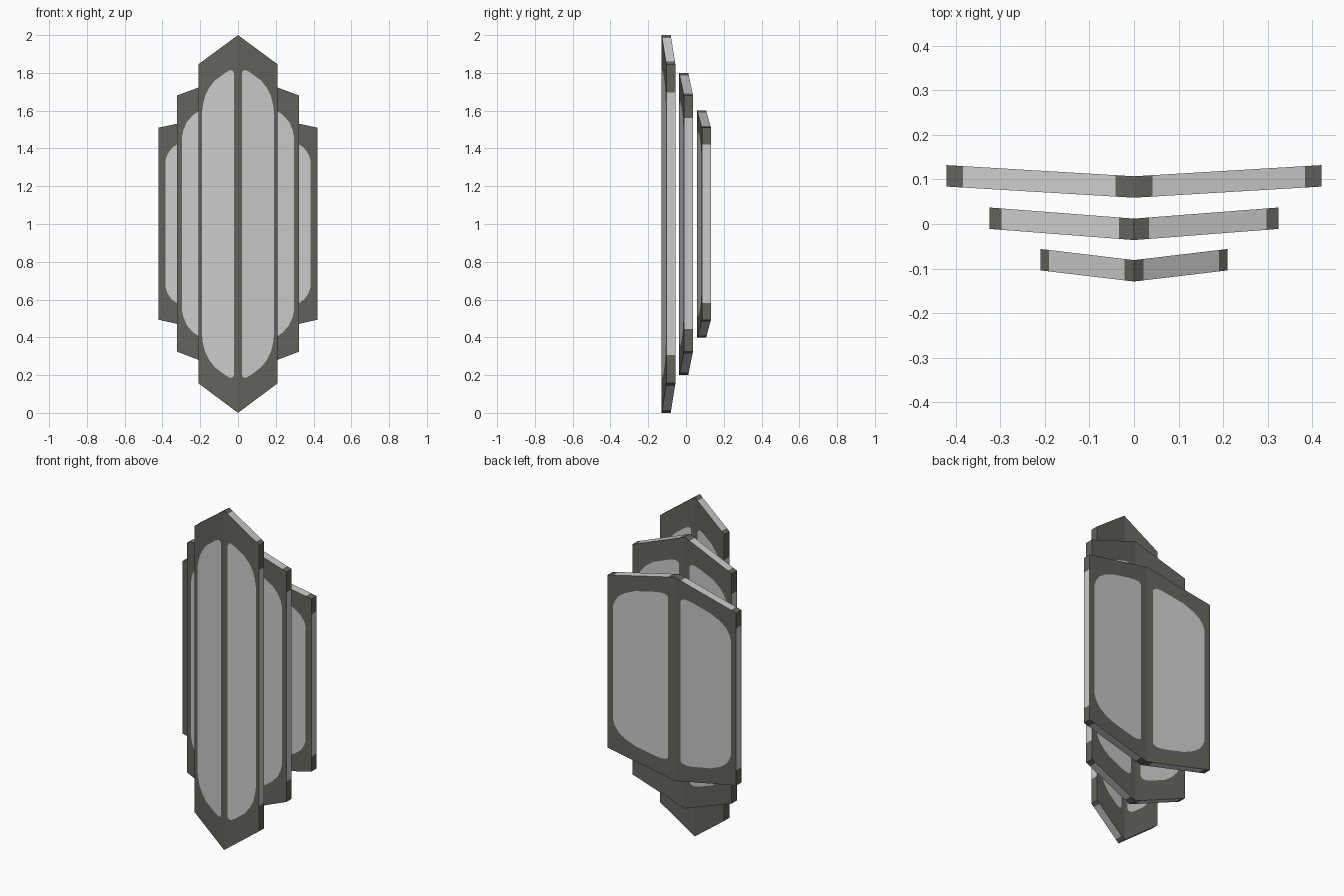
import bpy, bmesh

if "Cube" in bpy.data.objects:
    bpy.data.objects.remove(bpy.data.objects["Cube"])


def material(name, rgb):
    m = bpy.data.materials.new(name)
    m.diffuse_color = (*rgb, 1)
    m.use_nodes = True
    m.node_tree.nodes["Principled BSDF"].inputs["Base Color"].default_value = m.diffuse_color
    return m


DARK = material("dark grey frame", (0.125, 0.125, 0.110))
LIGHT = material("light grey panel", (0.60, 0.60, 0.60))

# Panel end: position across the panel (0 = inner, 1 = outer) and corner rounding
ROUNDING = [(0, .30), (.04, .14), (.12, .04), (.25, 0), (.60, 0),
            (.78, .14), (.90, .36), (.97, .68), (1, 1)]


def folded_plate(name, half_w, y_front, rise, z_tip, z_edge, x_in, x_out, gap, corner):
    """Pointed plate folded along its middle, with cut-in light panels.
    z_tip / z_edge are (bottom, top) at the fold and at the outer edge."""
    thick = 0.048
    span = x_out - x_in
    half = [(0, 0)] + [(x_in + u * span, d * corner) for u, d in ROUNDING] + [(half_w, 0)]
    cols = [(-x, d) for x, d in reversed(half[1:])] + half

    bm = bmesh.new()
    grid = []                                   # grid[side][column][row]
    for offset in (0, thick):
        side = []
        for x, drop in cols:
            t = abs(x) / half_w
            y = y_front + offset + rise * t
            lo = z_tip[0] + (z_edge[0] - z_tip[0]) * t
            hi = z_tip[1] + (z_edge[1] - z_tip[1]) * t
            zs = (lo, lo + gap + drop, hi - gap - drop, hi)
            side.append([bm.verts.new((x, y, z)) for z in zs])
        grid.append(side)
    front, back = grid

    def face(verts, light):
        bm.faces.new(verts).material_index = int(light)

    for i in range(len(cols) - 1):
        mid = abs(cols[i][0] + cols[i + 1][0]) / 2
        inner = x_in < mid < x_out
        # front and back: light panel in the middle row
        for r in range(3):
            for s in (front, back):
                face((s[i][r], s[i + 1][r], s[i + 1][r + 1], s[i][r + 1]), inner and r == 1)
        # top and bottom rims
        for r in (0, 3):
            face((front[i][r], front[i + 1][r], back[i + 1][r], back[i][r]), inner)
    # outer rims
    for i in (0, -1):
        for r in range(3):
            face((front[i][r], front[i][r + 1], back[i][r + 1], back[i][r]), r == 1)

    bmesh.ops.recalc_face_normals(bm, faces=bm.faces)
    me = bpy.data.meshes.new(name)
    bm.to_mesh(me)
    bm.free()
    me.materials.append(DARK)
    me.materials.append(LIGHT)
    bpy.context.collection.objects.link(bpy.data.objects.new(name, me))


folded_plate("front_plate", .21, -.129, .025, (0, 2.0), (.157, 1.845),
             .021, .191, .15, .12)
folded_plate("middle_plate", .324, -.036, .025, (.20, 1.80), (.325, 1.68),
             .034, .297, .12, .11)
folded_plate("back_plate", .42, .059, .025, (.40, 1.60), (.493, 1.51),
             .042, .384, .09, .09)
